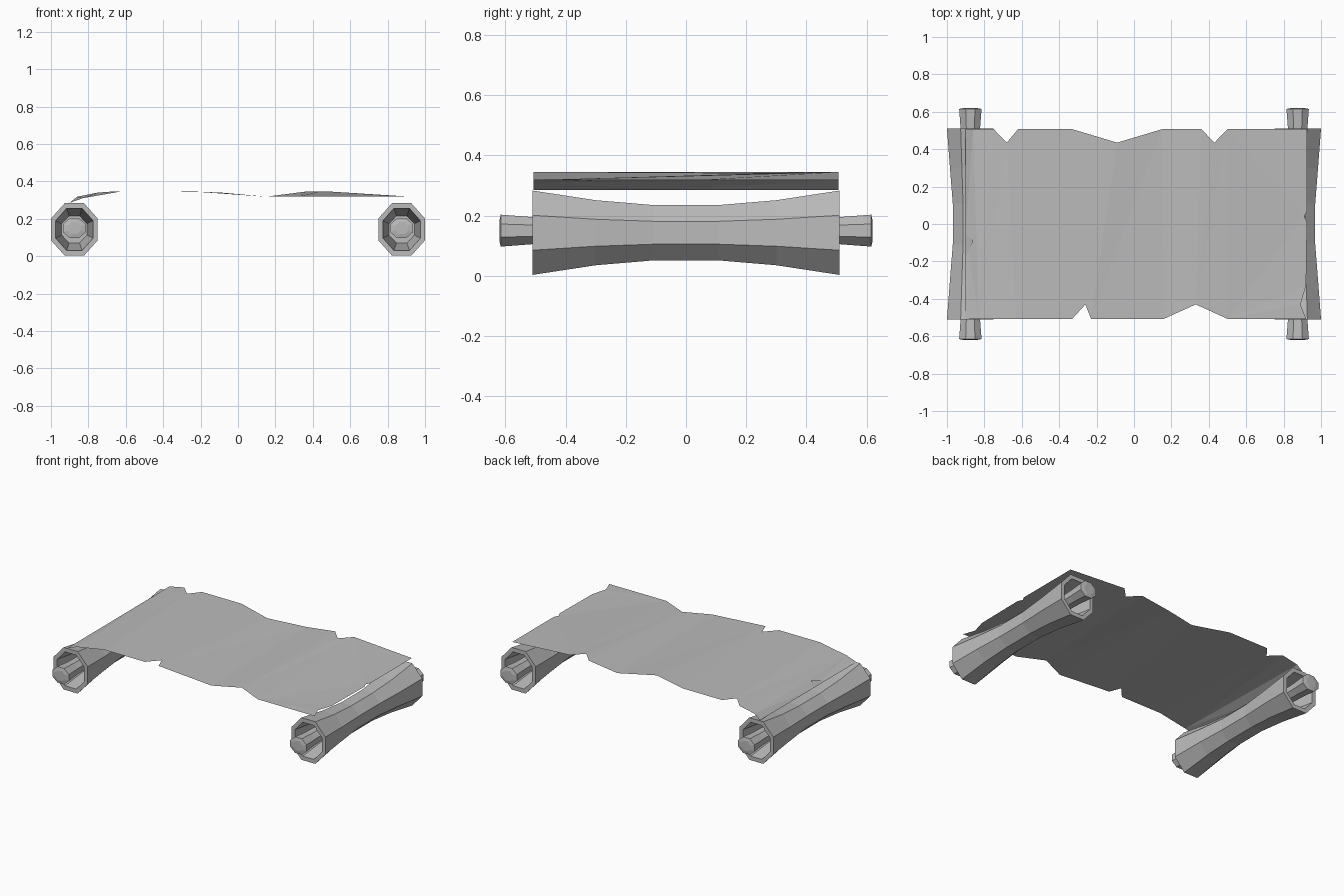
import bpy, bmesh
from math import cos, sin, pi

cube = bpy.data.objects.get("Cube")
if cube:
    bpy.data.objects.remove(cube)

GREY = (0.5, 0.5, 0.5, 1)
paper = bpy.data.materials.new("paper grey")
paper.diffuse_color = GREY
paper.use_nodes = True
paper.node_tree.nodes["Principled BSDF"].inputs["Base Color"].default_value = GREY


def finish(bm, name):
    mesh = bpy.data.meshes.new(name)
    bm.to_mesh(mesh)
    bm.free()
    mesh.materials.append(paper)
    obj = bpy.data.objects.new(name, mesh)
    bpy.context.collection.objects.link(obj)


def octagon_loft(name, cx, cz, rings, capped):
    """Flat-topped octagons along y; each ring is (y, half width, half height)."""
    bm = bmesh.new()
    loops = []
    for y, hw, hh in rings:
        angles = [(i + 0.5) * pi / 4 for i in range(8)]
        k = 1 / cos(pi / 8)
        loops.append([bm.verts.new((cx + hw * k * cos(a), y, cz + hh * k * sin(a)))
                      for a in angles])
    for a, b in zip(loops, loops[1:]):
        for i in range(8):
            j = (i + 1) % 8
            bm.faces.new((a[i], a[j], b[j], b[i]))
    if capped:
        bm.faces.new(loops[0])
        bm.faces.new(loops[-1])
    bmesh.ops.recalc_face_normals(bm, faces=bm.faces)
    finish(bm, name)


def mirrored(half):
    """Reflect a list of rings in y, from the back end to the front end."""
    return half + [(-y, w, h) for y, w, h in reversed(half)]


# Flared rolls with hollow ends, and the rods that stick out of them
ROLL = [(0.25, 0.03, 0.03), (0.25, 0.068, 0.072), (0.51, 0.1, 0.113),
        (0.51, 0.125, 0.14), (0.3, 0.109, 0.108), (0.11, 0.094, 0.092)]
ROD = [(0.62, 0.035, 0.032), (0.615, 0.06, 0.053), (0.51, 0.052, 0.045),
       (0.25, 0.045, 0.04)]
for side, x in (("left", 0.875), ("right", -0.875)):
    octagon_loft(side + "_roll", x, 0.143, mirrored(ROLL), False)
    octagon_loft(side + "_rod", x, 0.15, mirrored(ROD), True)

# Wavy sheet: torn front and back edges as (x, y, z), joined by slanting creases
E = 0.507
HIGH, LOW = 0.345, 0.318
FRONT = [(-0.83, -E, 0.31), (-0.63, -E, HIGH), (-0.33, -E, HIGH), (-0.26, -0.43, HIGH),
         (-0.23, -E, HIGH), (0.16, -E, LOW), (0.33, -0.43, 0.32), (0.5, -E, LOW)]
BACK = [(-0.86, E, LOW), (-0.75, E, 0.34), (-0.68, 0.435, HIGH), (-0.62, E, HIGH),
        (-0.33, E, HIGH), (-0.09, 0.435, 0.34), (0.15, E, LOW), (0.36, E, HIGH),
        (0.43, 0.435, HIGH), (0.5, E, HIGH)]
# Torn ends, each listed from front to back
LEFT_END = [(0.92, -E, LOW), (0.89, -0.43, 0.32), (0.92, -0.33, LOW), (0.925, 0.01, LOW),
            (0.91, 0.04, LOW), (0.925, 0.07, LOW), (0.925, 0.33, LOW),
            (0.82, 0.365, 0.324), (0.925, 0.4, LOW), (0.925, E, LOW)]
RIGHT_END = [(-0.9, -E, 0.285), (-0.9, -0.18, 0.285), (-0.86, -0.09, 0.315),
             (-0.9, -0.05, 0.285), (-0.9, E, 0.285)]

bm = bmesh.new()
front, back, left_end, right_end = [[bm.verts.new(p) for p in pts]
                                    for pts in (FRONT, BACK, LEFT_END, RIGHT_END)]
f = b = 0
while f < len(front) - 1 or b < len(back) - 1:
    step_front = b == len(back) - 1 or (
        f < len(front) - 1 and front[f + 1].co.x < back[b + 1].co.x)
    if step_front:
        bm.faces.new((front[f], front[f + 1], back[b]))
        f += 1
    else:
        bm.faces.new((front[f], back[b + 1], back[b]))
        b += 1
ends = [bm.faces.new([front[-1]] + left_end + [back[-1]]),
        bm.faces.new([back[0]] + right_end[::-1] + [front[0]])]
bmesh.ops.triangulate(bm, faces=ends)
for face in bm.faces:
    face.normal_update()
    if face.normal.z < 0:
        face.normal_flip()
finish(bm, "sheet")
